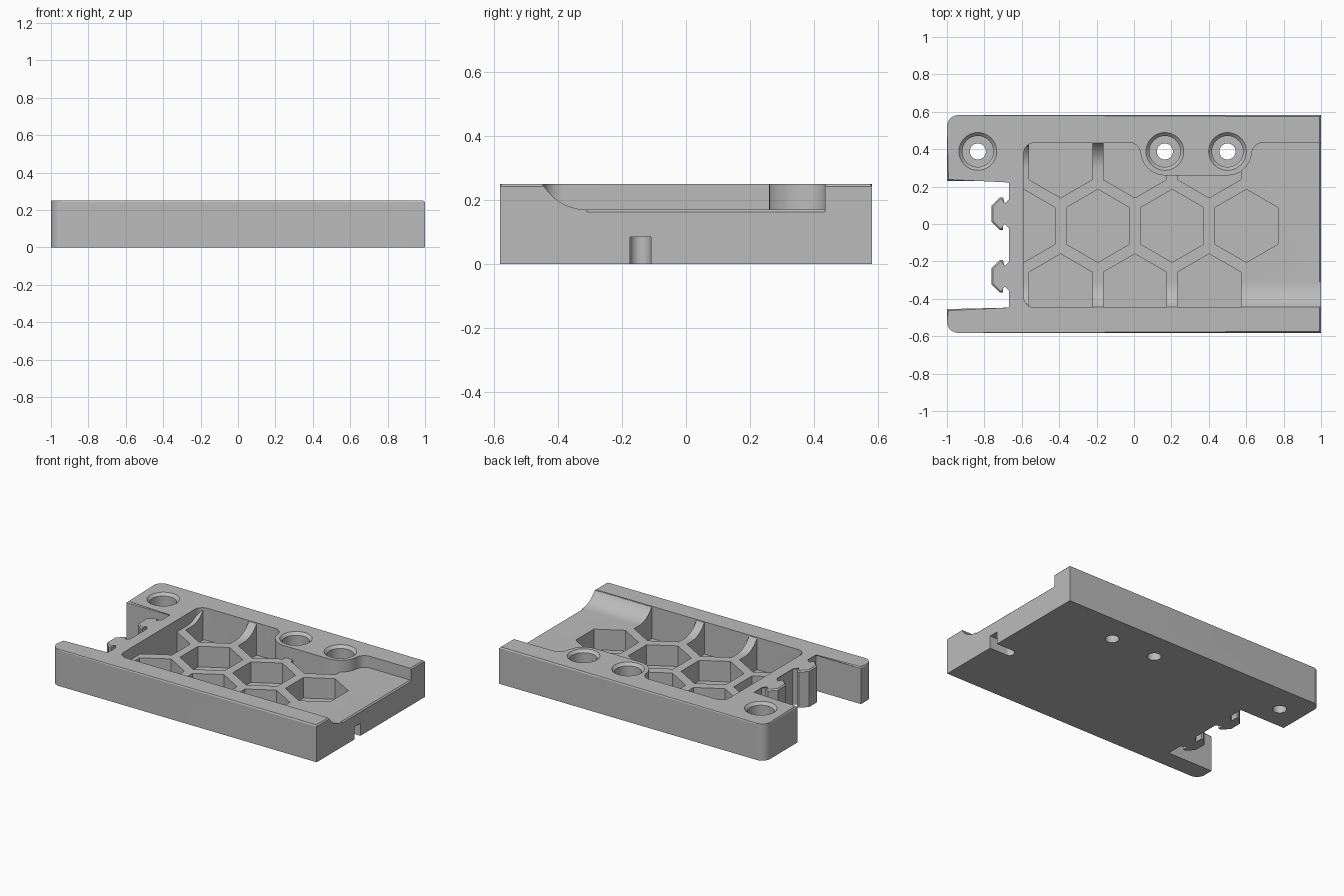
import bpy, bmesh, math

if "Cube" in bpy.data.objects:
    bpy.data.objects.remove(bpy.data.objects["Cube"])

grey = bpy.data.materials.new("plain grey")
grey.diffuse_color = (0.5, 0.5, 0.5, 1)
grey.use_nodes = True
grey.node_tree.nodes["Principled BSDF"].inputs["Base Color"].default_value = grey.diffuse_color


def arc(cx, cy, r, a0, a1, n=10):
    angles = [math.radians(a0 + (a1 - a0) * i / n) for i in range(n + 1)]
    return [(cx + r * math.cos(a), cy + r * math.sin(a)) for a in angles]


def prisms(name, outlines, lo, hi, axis="z", chamfer=0):
    """Extrude closed outlines along z, or along x when the outlines are (y, z)."""
    bm = bmesh.new()
    for pts in outlines:
        place = (lambda p, h: (p[0], p[1], h)) if axis == "z" else (lambda p, h: (h, p[0], p[1]))
        low = [bm.verts.new(place(p, lo)) for p in pts]
        high = [bm.verts.new(place(p, hi)) for p in pts]
        bm.faces.new(low[::-1])
        top = bm.faces.new(high)
        for i in range(len(pts)):
            j = (i + 1) % len(pts)
            bm.faces.new((low[i], low[j], high[j], high[i]))
        if chamfer:
            bmesh.ops.bevel(bm, geom=list(top.edges), offset=chamfer, segments=1,
                            affect='EDGES', profile=0.5)
    bmesh.ops.recalc_face_normals(bm, faces=bm.faces[:])
    return finish(name, bm)


def turned(name, profile, cx, cy, n=40):
    """Revolve an (r, z) profile around a vertical axis, capped at both ends."""
    bm = bmesh.new()
    rings = [[bm.verts.new((x, y, z)) for x, y in arc(cx, cy, r, 0, 360, n)[:-1]]
             for r, z in profile]
    for a, b in zip(rings, rings[1:]):
        for i in range(n):
            j = (i + 1) % n
            bm.faces.new((a[i], a[j], b[j], b[i]))
    bm.faces.new(rings[0][::-1])
    bm.faces.new(rings[-1])
    bmesh.ops.recalc_face_normals(bm, faces=bm.faces[:])
    return finish(name, bm)


def finish(name, bm):
    mesh = bpy.data.meshes.new(name)
    bm.to_mesh(mesh)
    bm.free()
    mesh.materials.append(grey)
    obj = bpy.data.objects.new(name, mesh)
    bpy.context.collection.objects.link(obj)
    return obj


def boolean(target, tool, operation='DIFFERENCE'):
    mod = target.modifiers.new("cut", 'BOOLEAN')
    mod.object, mod.operation, mod.solver = tool, operation, 'EXACT'
    bpy.context.view_layer.objects.active = target
    bpy.ops.object.modifier_apply(modifier=mod.name)
    bpy.data.objects.remove(tool)


# Plate outline with an end notch and two hooked clips
Y = 0.582


def clip(cy):
    half = [(-0.66, 0.075), (-0.70, 0.035), (-0.70, 0.087), (-0.717, 0.087), (-0.762, 0.043)]
    return [(x, cy + d) for x, d in half] + [(x, cy - d) for x, d in half[::-1]]


outline = [(1, -Y), (1, Y)]
outline += arc(-0.94, Y - 0.06, 0.06, 90, 180)
outline += [(-1, 0.23), (-0.66, 0.23)]
outline += clip(0.055) + clip(-0.28)
outline += [(-0.66, -0.455), (-1, -0.455)]
outline += arc(-0.94, -Y + 0.06, 0.06, 180, 270)
plate = prisms("connector_plate", [outline], 0, 0.25, chamfer=0.008)

# Recess outline, stepping around the two screw bosses
recess = [(1.1, -0.447), (1.1, 0.435)]
recess += arc(0.69, 0.375, 0.06, 90, 170, 6)
recess += arc(0.50, 0.39, 0.13, 0, -90, 12)
recess += arc(0.165, 0.39, 0.13, 270, 180, 12)
recess += arc(-0.025, 0.375, 0.06, 10, 90, 6)
recess += arc(-0.53, 0.375, 0.06, 90, 180)
recess += arc(-0.53, -0.387, 0.06, 180, 270)
floor = 0.17
pocket = prisms("recess_cutter", [recess], floor, 0.35)

# Scooped long sides of the recess
R = 0.159
scoop = arc(-0.31, floor + R, R, 270, 212, 12)
front = scoop + [(-0.6, scoop[-1][1]), (-0.6, 0.1), (-0.31, 0.1)]
back = [(-0.012 - y, z) for y, z in front]
boolean(pocket, prisms("front_scoop", [front], -0.8, 1.2, "x"))
boolean(pocket, prisms("back_scoop", [back], -0.8, -0.08, "x"))
boolean(plate, pocket)

# Honeycomb cells, trimmed to the recess
pitch, row = 0.397, 0.345
cells = [(-0.59 + i * pitch, -0.01) for i in range(4)]
cells += [(-0.392 + i * pitch, -0.01 + s * row) for i in range(3) for s in (-1, 1)]
hexes = [arc(x, y, 0.195, 30, 390, 6)[:-1] for x, y in cells]
comb = prisms("cell_cutter", hexes, 0.03, 0.3)
boolean(comb, prisms("cell_trim", [recess], -0.1, 0.4), 'INTERSECT')
boolean(plate, comb)

# Stepped screw holes
for x in (-0.835, 0.165, 0.50):
    profile = [(0.043, -0.05), (0.043, 0.1), (0.083, 0.1), (0.083, 0.232),
               (0.101, 0.25), (0.101, 0.3)]
    boolean(plate, turned("screw_cutter", profile, x, 0.388))

# Round-ended slot under the open end
slot = [(1.1, -0.175), (1.1, -0.11)] + arc(0.873, -0.1425, 0.0325, 90, 270)
boolean(plate, prisms("slot_cutter", [slot], -0.05, 0.085))

# Small chamfer where the recess floor meets the open end
lip = prisms("lip_cutter", [[(-0.29, 0), (0.434, 0), (0.434, 1), (-0.29, 1)]], 0, 1)
for v in lip.data.vertices:
    y = v.co.y * 1.0
    i = v.index
    v.co.z = 0.3 if i >= 4 else (0.178 if v.co.x < 0 else 0.162)
ends = [(0.992, floor), (1.008, 0.154), (1.05, 0.154), (1.05, 0.2), (0.992, 0.2)]
bpy.data.objects.remove(lip)
bm = bmesh.new()
sides = [[bm.verts.new((x, y, z)) for x, z in ends] for y in (-0.31, 0.434)]
bm.faces.new(sides[0])
bm.faces.new(sides[1][::-1])
for i in range(5):
    j = (i + 1) % 5
    bm.faces.new((sides[0][i], sides[1][i], sides[1][j], sides[0][j]))
bmesh.ops.recalc_face_normals(bm, faces=bm.faces[:])
boolean(plate, finish("lip_cutter", bm))

# Smooth the curved walls, keep the edges crisp
bpy.ops.object.select_all(action='DESELECT')
plate.select_set(True)
bpy.context.view_layer.objects.active = plate
bpy.ops.object.shade_smooth_by_angle(angle=math.radians(25))
